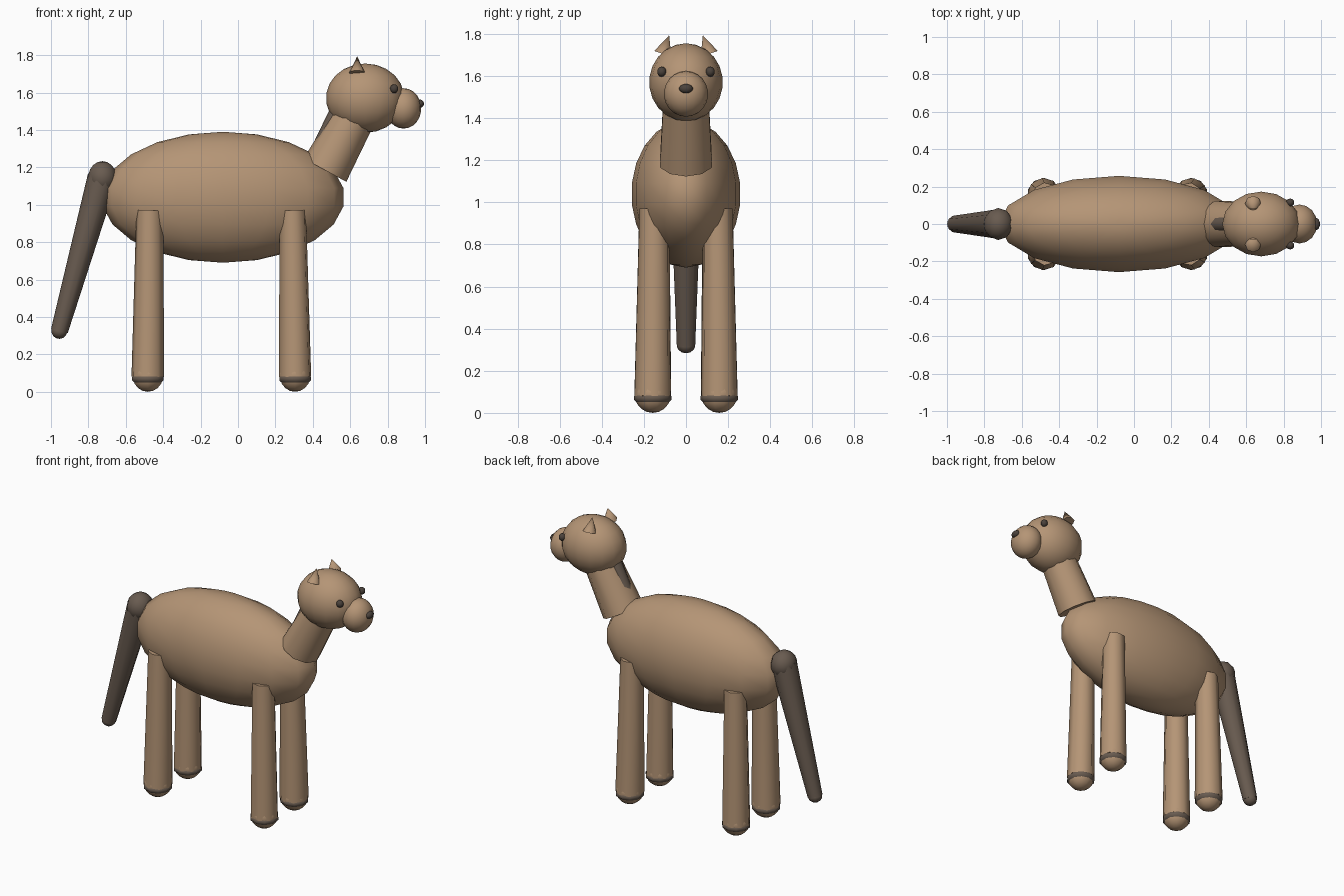
import bpy
import math
from mathutils import Vector

cube = bpy.data.objects.get("Cube")
if cube:
    bpy.data.objects.remove(cube, do_unlink=True)


def material(name, rgb):
    m = bpy.data.materials.new(name)
    m.use_nodes = True
    m.diffuse_color = (*rgb, 1)
    m.node_tree.nodes["Principled BSDF"].inputs["Base Color"].default_value = (*rgb, 1)
    return m


TAN = material("tan coat", (0.46, 0.30, 0.18))
BROWN = material("dark brown hair", (0.14, 0.105, 0.08))
DARK = material("dark eyes", (0.07, 0.055, 0.045))


def finish(name, mat):
    ob = bpy.context.object
    ob.name = name
    ob.data.materials.append(mat)
    bpy.ops.object.transform_apply(location=False, rotation=True, scale=True)
    bpy.ops.object.shade_smooth_by_angle(angle=math.radians(60))
    return ob


def ball(name, mat, centre, radii, segments=16, rings=11):
    bpy.ops.mesh.primitive_uv_sphere_add(segments=segments, ring_count=rings, location=centre)
    bpy.context.object.scale = radii
    return finish(name, mat)


def limb(name, mat, start, end, r_start, r_end, sides=10, flatten=1.0):
    """Tapered cylinder between two points."""
    a, b = Vector(start), Vector(end)
    axis = b - a
    bpy.ops.mesh.primitive_cone_add(vertices=sides, radius1=r_start, radius2=r_end,
                                    depth=axis.length, location=(a + b) / 2)
    ob = bpy.context.object
    ob.scale.y = flatten
    ob.rotation_euler = axis.to_track_quat("Z", "Y").to_euler()
    return finish(name, mat)


# Trunk, neck and mane
ball("body", TAN, (-0.08, 0, 1.04), (0.65, 0.26, 0.35))
limb("neck", TAN, (0.465, 0, 1.185), (0.64, 0, 1.505), 0.13, 0.112)
limb("mane", BROWN, (0.40, 0, 1.22), (0.55, 0, 1.53), 0.045, 0.045, 8)

# Head
ball("head", TAN, (0.68, 0, 1.57), (0.21, 0.175, 0.185))
ball("muzzle", TAN, (0.885, 0, 1.515), (0.095, 0.105, 0.108))
ball("nose", DARK, (0.975, 0, 1.54), (0.02, 0.033, 0.022), 10, 7)

for side, s in (("left", 1), ("right", -1)):
    ball(side + "_eye", DARK, (0.835, s * 0.115, 1.62), (0.023, 0.022, 0.024), 10, 7)
    limb(side + "_ear", TAN, (0.637, s * 0.11, 1.705), (0.637, s * 0.08, 1.793), 0.043, 0.0, 8)

    # Legs with a rounded foot and a hoof rim
    for pos, x_top, x_foot in (("front", 0.293, 0.305), ("hind", -0.472, -0.482)):
        name = side + "_" + pos
        foot = Vector((x_foot, s * 0.158, 0.08))
        limb(name + "_leg", TAN, (x_top, s * 0.15, 0.97), foot, 0.072, 0.088, 8)
        ball(name + "_foot", TAN, foot + Vector((0, 0, 0.006)), (0.086, 0.086, 0.086), 10, 9)
        ball(name + "_hoof", BROWN, foot - Vector((0, 0, 0.01)), (0.091, 0.091, 0.04), 10, 7)

# Tail
root, tip = (-0.725, 0, 1.145), (-0.955, 0, 0.325)
ball("tail_root", BROWN, root, (0.08, 0.087, 0.088), 10, 9)
limb("tail", BROWN, root, tip, 0.08, 0.046)
ball("tail_tip", BROWN, tip, (0.045, 0.045, 0.042), 10, 7)
